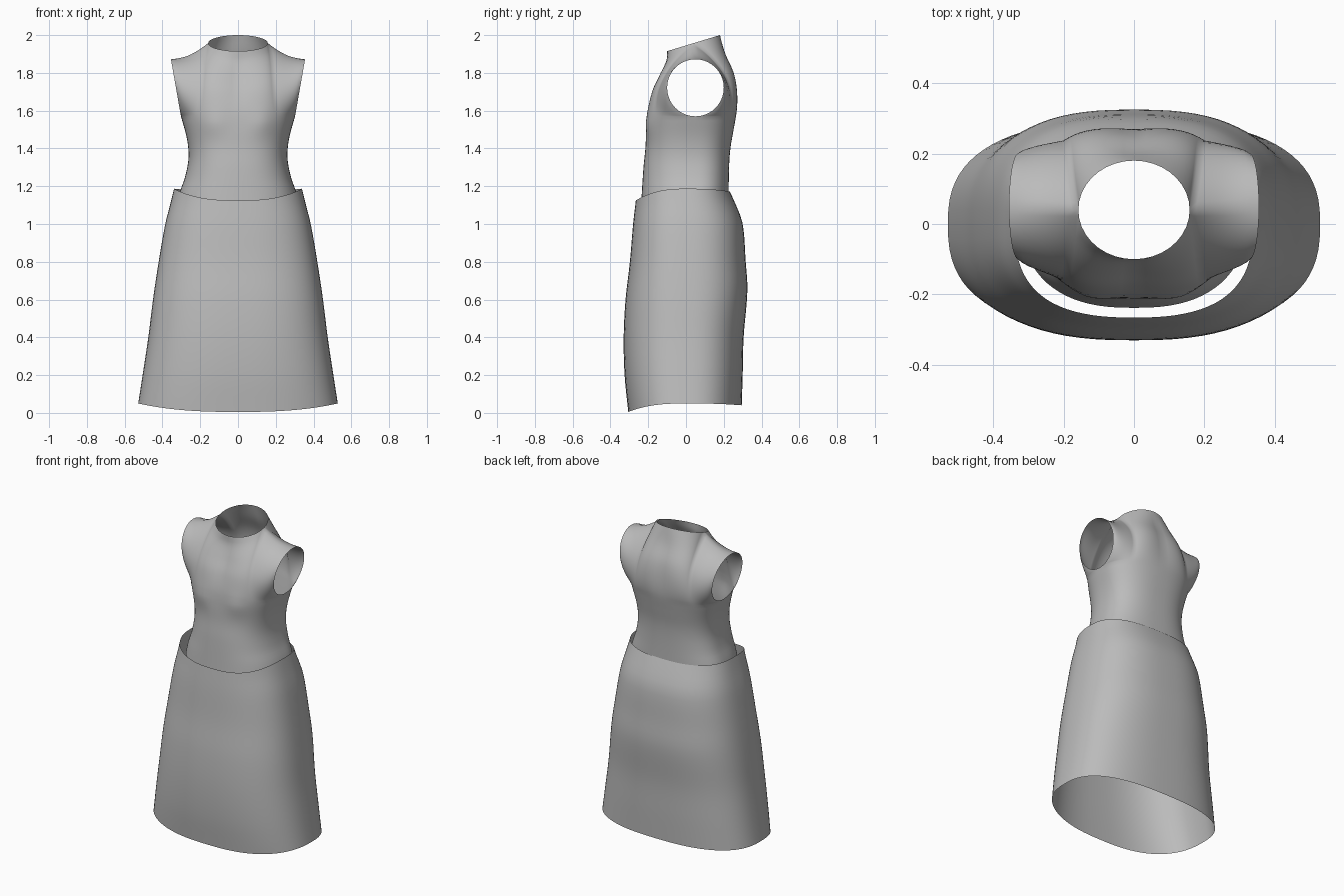
import bpy, bmesh, math
from mathutils import Vector

cube = bpy.data.objects.get("Cube")
if cube:
    bpy.data.objects.remove(cube)

grey = bpy.data.materials.new("plain grey cloth")
grey.use_nodes = True
GREY = (0.5, 0.5, 0.5, 1)
grey.diffuse_color = GREY
bsdf = grey.node_tree.nodes["Principled BSDF"]
bsdf.inputs["Base Color"].default_value = GREY
bsdf.inputs["Roughness"].default_value = 0.8


def curve(points, u):
    """Smooth value through (key, value) points."""
    n = len(points)
    u = min(max(u, points[0][0]), points[-1][0])
    i = 0
    while i < n - 2 and u > points[i + 1][0]:
        i += 1

    def slope(j):
        a, b = points[max(j - 1, 0)], points[min(j + 1, n - 1)]
        return (b[1] - a[1]) / (b[0] - a[0])
    (x0, y0), (x1, y1) = points[i], points[i + 1]
    h = x1 - x0
    t = (u - x0) / h
    return (y0 * (1 + 2 * t) * (1 - t) ** 2 + slope(i) * h * t * (1 - t) ** 2
            + y1 * t * t * (3 - 2 * t) + slope(i + 1) * h * t * t * (t - 1))


def outline(s, half_width, mid_y, end_y, k):
    """Quarter of a rounded section: s = 0 at the centre line, 1 at the side."""
    a = s * math.pi / 2
    x = half_width * math.sin(a) ** k
    y = mid_y + (end_y - mid_y) * max(math.cos(a), 0) ** k
    return x, y


def cloth(name, patch, cols, rows):
    """Sheet made of four mirrored quarters, welded where they meet."""
    bm = bmesh.new()
    for back in (False, True):
        for side in (1, -1):
            grid = []
            for r in range(rows + 1):
                line = []
                for c in range(cols + 1):
                    p = patch(c / cols, r / rows, back)
                    line.append(bm.verts.new((side * p[0], p[1], p[2])))
                grid.append(line)
            for r in range(rows):
                for c in range(cols):
                    f = [grid[r][c], grid[r][c + 1], grid[r + 1][c + 1], grid[r + 1][c]]
                    bm.faces.new(f if (side == 1) != back else f[::-1])
    bmesh.ops.remove_doubles(bm, verts=bm.verts, dist=0.0005)
    me = bpy.data.meshes.new(name)
    bm.to_mesh(me)
    bm.free()
    for p in me.polygons:
        p.use_smooth = True
    me.materials.append(grey)
    ob = bpy.data.objects.new(name, me)
    bpy.context.collection.objects.link(ob)
    return ob


# Skirt: flared sections between a dipping waist and a dipping hem
SKIRT_SIDE = [(0.04, .53), (.2, .505), (.4, .475), (.6, .45), (.8, .42), (1, .385), (1.1, .36), (1.19, .338)]
SKIRT_FRONT = [(0, -.305), (.2, -.325), (.4, -.33), (.6, -.32), (.8, -.297), (1, -.28), (1.13, -.265)]
SKIRT_BACK = [(.04, .295), (.2, .3), (.4, .305), (.65, .325), (.8, .316), (1, .3), (1.1, .265), (1.17, .232)]


def skirt_patch(s, t, back):
    c = math.cos(s * math.pi / 2) ** 2
    low = .05 - (.01 if back else .045) * c
    top = 1.187 - (.015 if back else .062) * c
    z = low + (top - low) * t
    end = curve(SKIRT_BACK if back else SKIRT_FRONT, z)
    x, y = outline(s, curve(SKIRT_SIDE, z), 0, end, .78)
    return x, y, z


# Bodice: closed sections up to the armpit, then panels around the armholes
ARMPIT, MID = 1.57, .05
BODICE_SIDE = [(1.1, .325), (1.17, .308), (1.25, .28), (1.35, .262), (1.45, .27), (ARMPIT, .302)]
BODICE_FRONT = [(1.1, -.238), (1.3, -.225), (1.4, -.215), (1.5, -.21), (1.6, -.2), (1.7, -.17),
                (1.78, -.132), (1.86, -.102), (1.915, -.1)]
BODICE_BACK = [(1.1, .225), (1.3, .228), (1.4, .235), (1.5, .252), (1.6, .268), (1.7, .265),
               (1.8, .246), (1.9, .205), (2, .18)]
NECK = .45


def section(s, z, back):
    end = curve(BODICE_BACK if back else BODICE_FRONT, z)
    x, y = outline(s, curve(BODICE_SIDE, z), MID, end, .8)
    return Vector((x, y, z))


def top_edge(s, back):
    """Neckline, then the shoulder seam."""
    if s <= NECK:
        a = s / NECK * math.pi / 2
        y = .04 + .14 * math.cos(a) * (1 if back else -1)
        return Vector((.158 * math.sin(a), y, 1.915 + (y + .1) / .28 * .085))
    u = (s - NECK) / (1 - NECK)
    return Vector((.158 + .197 * u, .04 + .01 * u, 1.957 - .085 * u - .02 * math.sin(math.pi * u)))


def armhole(t, back):
    a = (t - .5) * math.pi
    z = 1.721 + .151 * math.sin(a)
    y = MID + .15 * math.cos(a) * (1 if back else -1)
    return Vector((.302 + .053 * (z - ARMPIT) / .302, y, z))


def centre(t, back):
    z = ARMPIT + ((2 if back else 1.915) - ARMPIT) * t
    return Vector((0, curve(BODICE_BACK if back else BODICE_FRONT, z), z))


def bodice_patch(s, t, back):
    split = .5
    if t <= split:
        p = section(s, 1.1 + (ARMPIT - 1.1) * t / split, back)
    else:
        v = (t - split) / (1 - split)
        p = (section(s, ARMPIT, back) * (1 - v) + top_edge(s, back) * v
             + centre(v, back) * (1 - s) + armhole(v, back) * s
             - (centre(0, back) * (1 - s) + armhole(0, back) * s) * (1 - v)
             - (centre(1, back) * (1 - s) + armhole(1, back) * s) * v)
    if not back:  # gentle bust
        p.y -= .014 * math.exp(-((p.x - .13) / .07) ** 2 - ((p.z - 1.54) / .07) ** 2)
    return p


cloth("skirt", skirt_patch, 20, 28)
cloth("bodice", bodice_patch, 20, 40)
